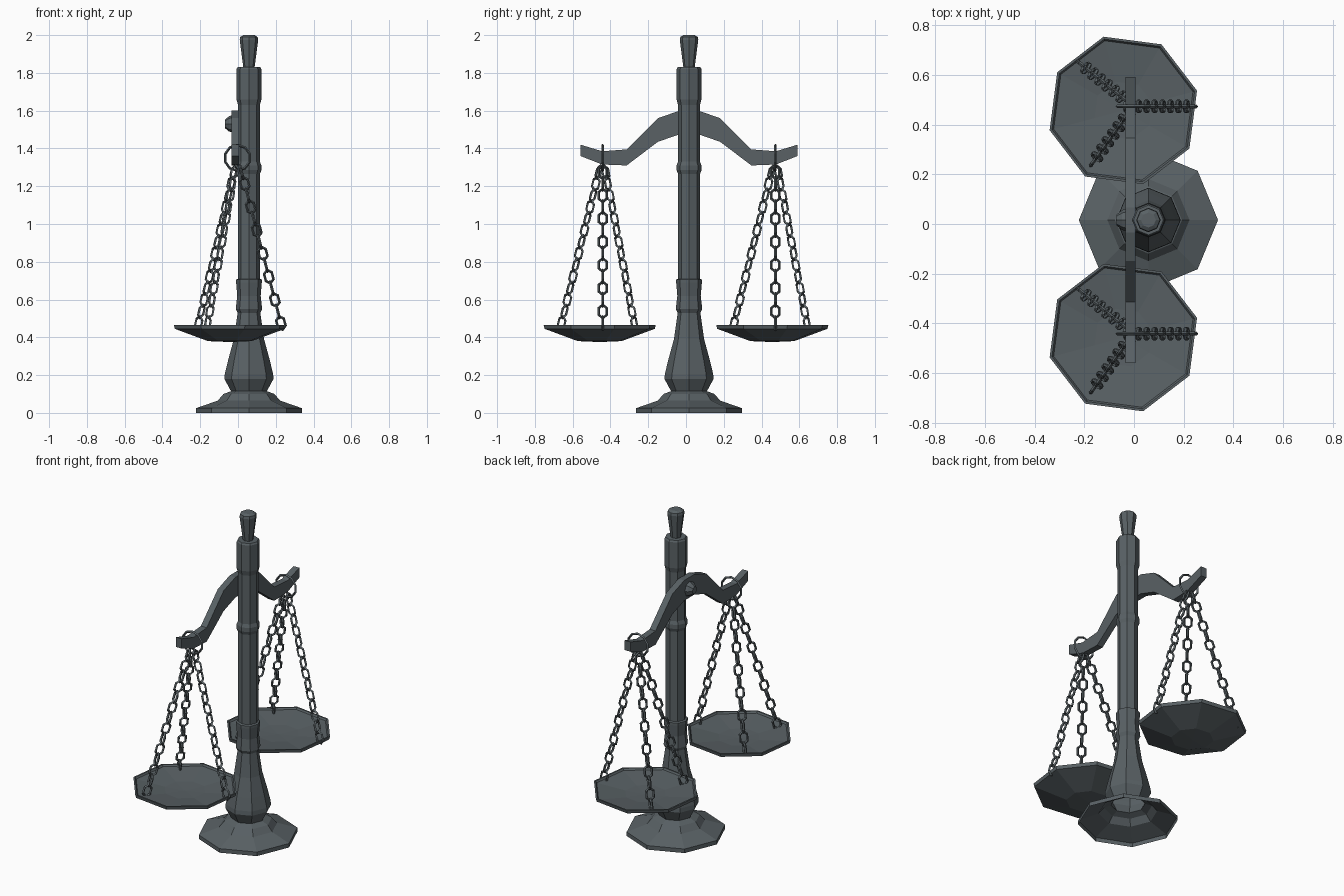
import bpy, bmesh, math
from mathutils import Vector, Matrix

if "Cube" in bpy.data.objects:
    bpy.data.objects.remove(bpy.data.objects["Cube"])

iron = bpy.data.materials.new("dark iron grey")
iron.diffuse_color = (0.10, 0.12, 0.13, 1)
iron.use_nodes = True
iron.node_tree.nodes["Principled BSDF"].inputs["Base Color"].default_value = iron.diffuse_color


def finish(name, bm, loc=(0, 0, 0)):
    me = bpy.data.meshes.new(name)
    bmesh.ops.recalc_face_normals(bm, faces=bm.faces)
    bm.to_mesh(me)
    bm.free()
    me.materials.append(iron)
    ob = bpy.data.objects.new(name, me)
    ob.location = loc
    bpy.context.collection.objects.link(ob)
    return ob


def lathe(bm, profile, sides=8, phase=0.0):
    """Turn a (radius, z) profile around z; radius 0 closes to a point."""
    rows = []
    for r, z in profile:
        if r == 0:
            rows.append([bm.verts.new((0, 0, z))] * sides)
        else:
            rows.append([bm.verts.new((r * math.cos(phase + math.tau * i / sides),
                                       r * math.sin(phase + math.tau * i / sides), z))
                         for i in range(sides)])
    for a, b in zip(rows, rows[1:]):
        for i in range(sides):
            j = (i + 1) % sides
            quad = list(dict.fromkeys((a[i], a[j], b[j], b[i])))
            if len(quad) > 2:
                bm.faces.new(quad)


def add_ring(bm, matrix, half_len, half_wid, tube, segs, tsegs=4):
    """Closed faceted ring lying in the local xz plane, long axis z."""
    rows = []
    for i in range(segs):
        a = math.tau * i / segs
        row = []
        for k in range(tsegs):
            t = math.tau * k / tsegs
            d = tube * math.cos(t)
            p = Vector(((half_wid + d) * math.sin(a), tube * math.sin(t), (half_len + d) * math.cos(a)))
            row.append(bm.verts.new(matrix @ p))
        rows.append(row)
    for i in range(segs):
        a, b = rows[i], rows[(i + 1) % segs]
        for k in range(tsegs):
            m = (k + 1) % tsegs
            bm.faces.new((a[k], a[m], b[m], b[k]))


CX, CY = 0.058, 0.016      # column axis

# Turned column with an open, hollow foot
bm = bmesh.new()
lathe(bm, [(0.28, 0), (0.28, 0.025), (0.165, 0.065), (0.135, 0.1), (0.095, 0.115),
           (0.13, 0.18), (0.128, 0.205), (0.11, 0.28), (0.08, 0.39), (0.06, 0.53),
           (0.07, 0.55), (0.062, 0.62), (0.068, 0.69), (0.068, 0.705), (0.058, 0.71),
           (0.058, 1.265), (0.066, 1.285), (0.066, 1.31), (0.058, 1.33), (0.058, 1.63),
           (0.066, 1.66), (0.066, 1.82), (0.06, 1.83), (0.03, 1.83), (0.049, 1.975),
           (0.046, 1.99), (0.03, 2.0), (0, 2.0)])
finish("column", bm, (CX, CY, 0))

# Curved beam: half outline (offset, top, bottom) mirrored, then given thickness
half = [(0.575, 1.42, 1.36), (0.46, 1.385, 1.315), (0.33, 1.395, 1.31),
        (0.165, 1.56, 1.435), (0.05, 1.60, 1.475)]
stations = [(-d, t, b) for d, t, b in half] + [(d, t, b) for d, t, b in reversed(half)]
bm = bmesh.new()
cols = [(bm.verts.new((-0.034, CY + d, t)), bm.verts.new((-0.034, CY + d, b))) for d, t, b in stations]
for p, q in zip(cols, cols[1:]):
    bm.faces.new((p[0], q[0], q[1], p[1]))
ext = bmesh.ops.extrude_face_region(bm, geom=bm.faces[:], use_keep_orig=True)
bmesh.ops.translate(bm, vec=(0.04, 0, 0), verts=[v for v in ext["geom"] if isinstance(v, bmesh.types.BMVert)])
finish("beam", bm)

# Pivot knob on the outer face of the beam
bm = bmesh.new()
lathe(bm, [(0.045, 0), (0.04, 0.015), (0.022, 0.037), (0, 0.037)])
finish("pivot_knob", bm, (-0.033, CY, 1.53)).rotation_euler = (0, -math.pi / 2, 0)

# Chain foot positions relative to the hanging point
feet = [(0.235, 0.0), (-0.215, 0.172), (-0.165, -0.225)]
LINKS = 14

for side, label in ((-1, "left"), (1, "right")):
    hy = CY + side * 0.457

    # Hanging ring around the beam tip
    bm = bmesh.new()
    add_ring(bm, Matrix.Translation((-0.003, hy, 1.35)), 0.068, 0.068, 0.007, 10)
    finish(label + "_hanging_ring", bm)

    # Three chains of alternating links
    bm = bmesh.new()
    for fx, fy in feet:
        top = Vector((-0.003 + fx * 0.06, hy + fy * 0.06, 1.305))
        foot = Vector((fx, hy + fy, 0.445))
        d = foot - top
        z = d.normalized()
        x = Vector((-fy, fx, 0)).normalized()
        y = z.cross(x)
        frame = Matrix((x, y, z)).transposed().to_4x4()
        for i in range(LINKS):
            m = (Matrix.Translation(top + d * ((i + 0.5) / LINKS)) @ frame
                 @ Matrix.Rotation(math.pi / 2 * (i % 2), 4, 'Z'))
            add_ring(bm, m, 0.037, 0.024, 0.0075, 6)
    finish(label + "_chains", bm)

    # Shallow octagonal pan
    bm = bmesh.new()
    lathe(bm, [(0, 0.375), (0.12, 0.38), (0.302, 0.445), (0.307, 0.465),
               (0.297, 0.465), (0.29, 0.455), (0.12, 0.435), (0, 0.43)], 8, math.radians(15))
    finish(label + "_pan", bm, (-0.043, side * 0.457, 0))
